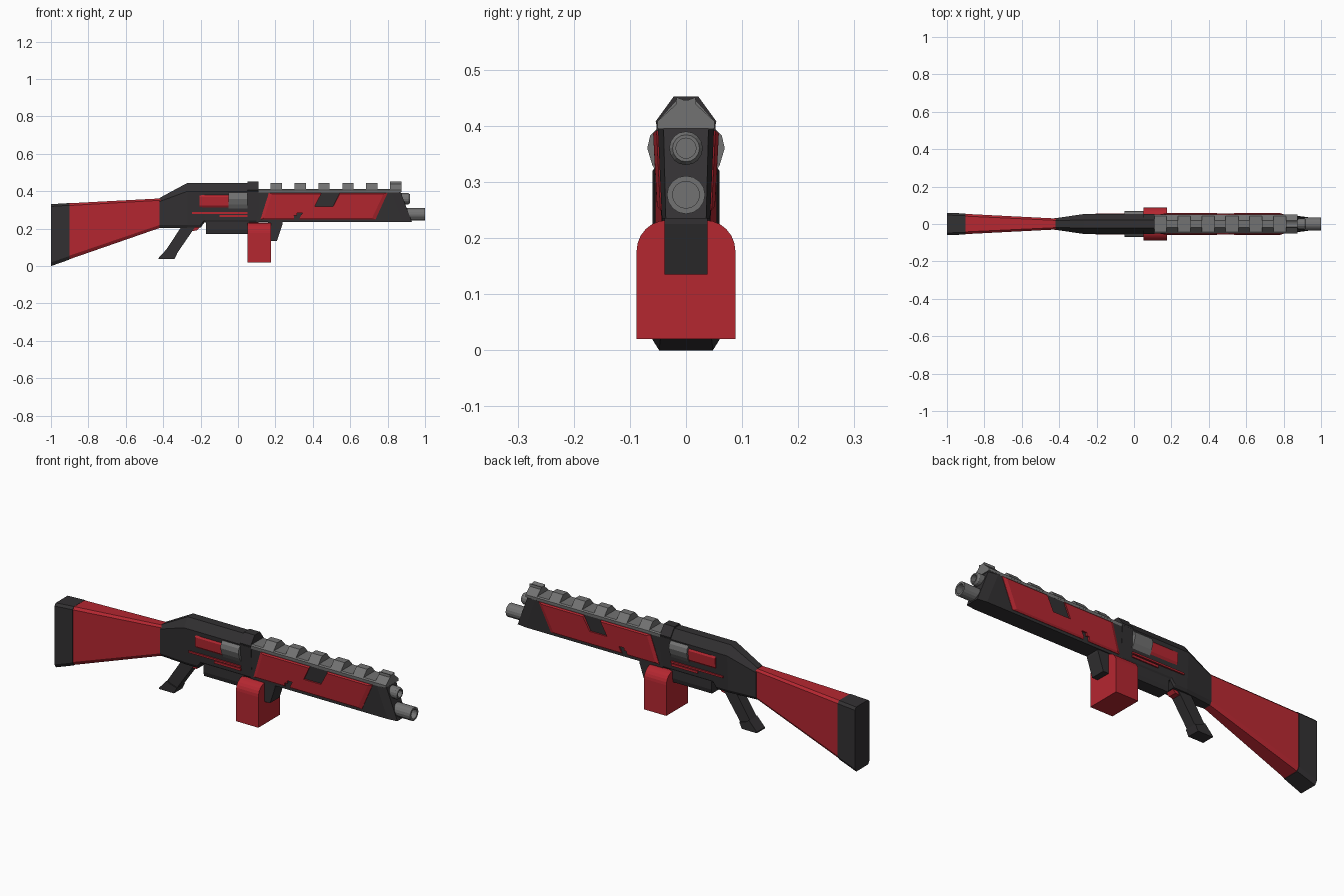
import bpy, bmesh
from math import sin, cos, pi


def material(name, rgb):
    m = bpy.data.materials.new(name)
    m.diffuse_color = (*rgb, 1)
    return m


RED = material("red", (0.46, 0.02, 0.03))
DARK = material("dark", (0.032, 0.03, 0.032))
GREY = material("grey", (0.17, 0.17, 0.17))


def loft(name, rings, mat):
    """Join equal-length rings of points and cap both ends."""
    bm = bmesh.new()
    vs = [[bm.verts.new(p) for p in r] for r in rings]
    n = len(vs[0])
    for a, b in zip(vs, vs[1:]):
        for i in range(n):
            j = (i + 1) % n
            bm.faces.new((a[i], a[j], b[j], b[i]))
    bm.faces.new(vs[0])
    bm.faces.new(vs[-1])
    bmesh.ops.recalc_face_normals(bm, faces=bm.faces)
    me = bpy.data.meshes.new(name)
    bm.to_mesh(me)
    bm.free()
    me.materials.append(mat)
    ob = bpy.data.objects.new(name, me)
    bpy.context.collection.objects.link(ob)
    return ob


def sym(x, half):
    """Cross-section at x, mirrored over y; half runs bottom to top as (y, z)."""
    return [(x, y, z) for y, z in half] + [(x, -y, z) for y, z in reversed(half)]


def bar(name, x0, x1, half, mat):
    return loft(name, [sym(x0, half), sym(x1, half)], mat)


def prism(name, pts, w, mat):
    """Side profile (x, z) extruded across y."""
    return loft(name, [[(x, s * w, z) for x, z in pts] for s in (-1, 1)], mat)


def tube(name, z, steps, mat, n=16):
    """Turned part along x; steps are (x, radius)."""
    loft(name, [[(x, r * cos(2 * pi * i / n), z + r * sin(2 * pi * i / n))
                 for i in range(n)] for x, r in steps], mat)


def chamfered(w, z0, z1, c):
    return [(w - c, z0), (w, z0 + c * 1.6), (w, z1 - c), (w - c, z1)]


# Shoulder stock and butt pad
loft("stock", [sym(-0.90, chamfered(0.054, 0.037, 0.336, 0.012)),
               sym(-0.41, chamfered(0.029, 0.207, 0.362, 0.010))], RED)
loft("butt_pad", [sym(-1.0, chamfered(0.060, 0.0, 0.331, 0.012)),
                  sym(-0.90, chamfered(0.056, 0.035, 0.337, 0.012))], DARK)

# Receiver, rising from the stock wrist
upper = [(0.053, 0.40), (0.022, 0.445)]
loft("receiver", [
    sym(-0.42, [(0.020, 0.203), (0.031, 0.22), (0.031, 0.345), (0.018, 0.364)]),
    sym(-0.27, [(0.035, 0.205), (0.043, 0.22)] + upper),
    sym(-0.20, [(0.035, 0.205), (0.043, 0.22)] + upper),
    sym(-0.18, [(0.035, 0.233), (0.043, 0.245)] + upper),
    sym(0.11, [(0.035, 0.233), (0.043, 0.245)] + upper)], DARK)
bar("receiver_front_collar", 0.05, 0.11, [(0.05, 0.39), (0.054, 0.408), (0.022, 0.452)], DARK)


# Fore-end with a raked, tapered nose
def raked(xb, xt, wb, wt):
    return [(xb, wb, 0.235), (xt, wt, 0.395), (xt, -wt, 0.395), (xb, -wb, 0.235)]


loft("fore_end", [raked(0.10, 0.10, 0.043, 0.05), raked(0.88, 0.82, 0.043, 0.05),
                  raked(0.93, 0.87, 0.036, 0.04)], DARK)

# Red side panels with two notches, bevelled outward
panel = [(0.12, 0.249), (0.165, 0.392), (0.445, 0.392), (0.41, 0.318), (0.508, 0.318),
         (0.545, 0.392), (0.80, 0.392), (0.735, 0.249), (0.33, 0.249), (0.345, 0.285),
         (0.315, 0.285), (0.315, 0.270), (0.30, 0.270), (0.30, 0.249)]
for s, side in ((-1, "right"), (1, "left")):
    def lift(z, out):
        return s * (0.043 + out + (z - 0.235) * 0.048)
    inner = [(x, lift(z, -0.006), z) for x, z in panel]
    base = [(x, lift(z, 0.002), z) for x, z in panel]
    outer = [(0.44 + (x - 0.44) * 0.94 if abs(x - 0.44) > 0.2 else x,
              lift(z, 0.008), z + (0.008 if z < 0.25 else -0.006 if z > 0.39 else 0))
             for x, z in panel]
    loft("side_panel_" + side, [inner, base, outer], RED)

# Bolt, ejection cover and accent strips, reaching both sides
bar("bolt", -0.205, -0.05, [(0.046, 0.312), (0.055, 0.325), (0.057, 0.37), (0.046, 0.388)], RED)
bar("ejection_cover", -0.052, 0.05, [(0.046, 0.305), (0.060, 0.33), (0.069, 0.36),
                                    (0.064, 0.382), (0.051, 0.395)], GREY)
bar("accent_strip_upper", -0.245, 0.05, [(0.053, 0.279), (0.053, 0.288)], RED)
bar("accent_strip_lower", -0.10, 0.05, [(0.050, 0.262), (0.050, 0.274)], RED)

# Top rail: base strip, teeth and front sight
bar("rail_base", 0.11, 0.87, [(0.05, 0.393), (0.051, 0.408), (0.044, 0.413)], GREY)
for i in range(5):
    x = 0.175 + i * 0.1275
    bar(f"rail_tooth_{i + 1}", x, x + 0.06, [(0.051, 0.400), (0.051, 0.408), (0.018, 0.445)], GREY)
bar("front_sight", 0.812, 0.875, [(0.051, 0.395), (0.051, 0.408), (0.018, 0.438),
                                 (0.017, 0.451), (0.004, 0.446)], GREY)

# Barrel and upper tube, hollow at the muzzle
tube("barrel", 0.277, [(0.86, 0.034), (1.0, 0.034), (1.0, 0.024), (0.93, 0.024)], GREY)
tube("upper_tube", 0.36, [(0.84, 0.030), (0.91, 0.030), (0.92, 0.024), (0.92, 0.018), (0.89, 0.018)], GREY)

# Box magazine with rounded shoulders
r = 0.055
shoulder = [(0.033 + r * cos(k * pi / 12), 0.177 + r * sin(k * pi / 12)) for k in range(7)]
bar("magazine", 0.05, 0.177, [(0.088, 0.02)] + shoulder, RED)

# Lower housing and the hook ahead of the magazine
bar("lower_housing", -0.17, 0.06, [(0.032, 0.172), (0.038, 0.195), (0.038, 0.24)], DARK)
prism("magazine_catch", [(0.16, 0.135), (0.208, 0.135), (0.238, 0.225), (0.238, 0.24), (0.16, 0.24)],
      0.038, DARK)

# Pistol grip, its foot and the trigger
prism("grip", [(-0.30, 0.215), (-0.395, 0.07), (-0.335, 0.055), (-0.225, 0.215)], 0.027, DARK)
prism("grip_foot", [(-0.425, 0.037), (-0.425, 0.043), (-0.38, 0.092), (-0.365, 0.08),
                    (-0.325, 0.068), (-0.34, 0.037)], 0.033, DARK)
prism("trigger", [(-0.25, 0.215), (-0.243, 0.188), (-0.22, 0.190), (-0.205, 0.205),
                  (-0.187, 0.235), (-0.235, 0.24)], 0.022, RED)
